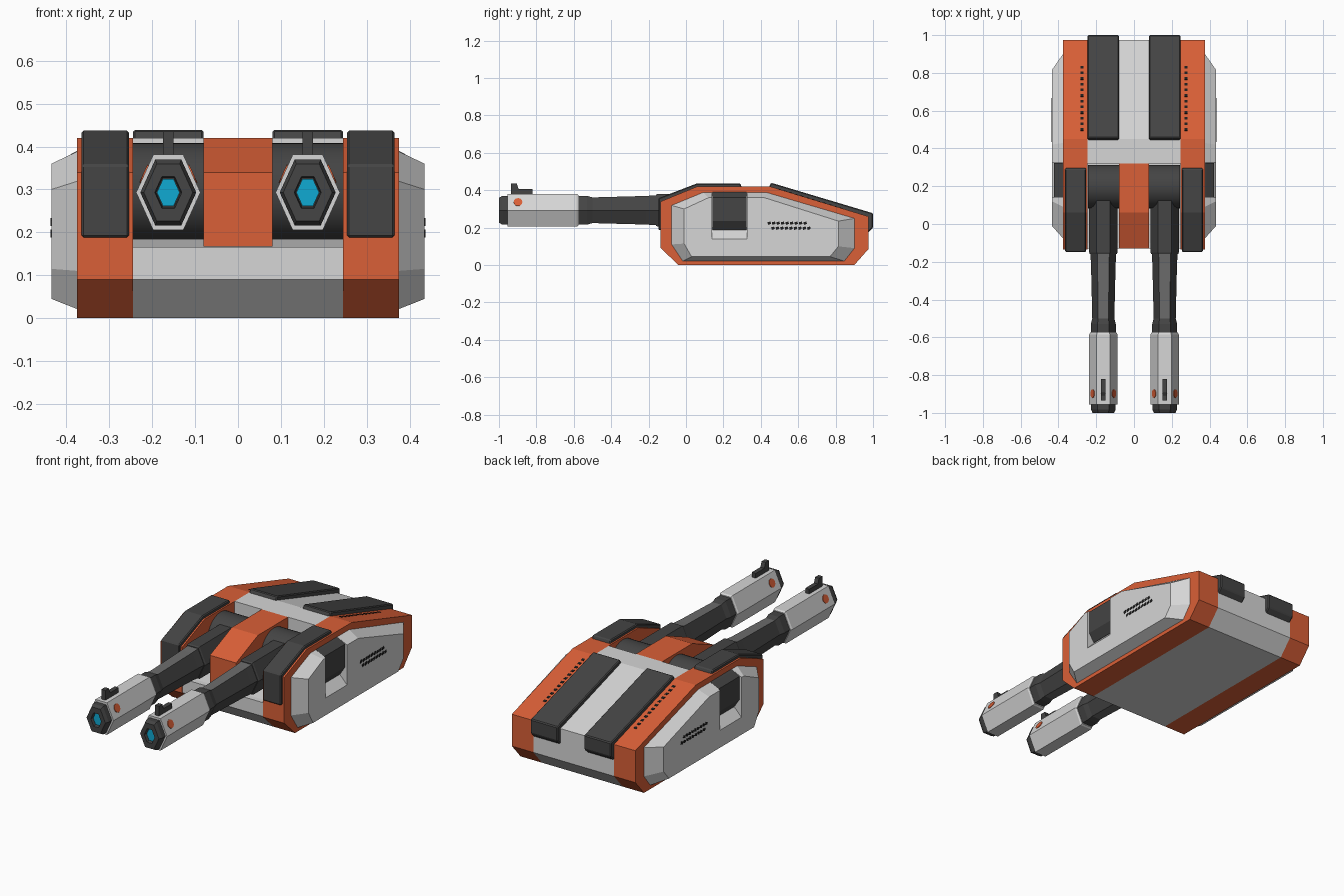
import bpy, bmesh, math
from mathutils import Matrix, Vector

if "Cube" in bpy.data.objects:
    bpy.data.objects.remove(bpy.data.objects["Cube"])


def material(name, rgb):
    m = bpy.data.materials.new(name)
    m.diffuse_color = (*rgb, 1)
    m.use_nodes = True
    m.node_tree.nodes["Principled BSDF"].inputs["Base Color"].default_value = m.diffuse_color
    return m


ORANGE = material("orange", (0.70, 0.115, 0.038))
LIGHT = material("light grey", (0.67, 0.67, 0.67))
DARK = material("dark grey", (0.058, 0.058, 0.058))
MID = material("mid grey", (0.15, 0.15, 0.15))
BLACK = material("black", (0.012, 0.012, 0.012))
CYAN = material("cyan", (0.005, 0.40, 0.65))


def finish(name, bm, *mats):
    bmesh.ops.recalc_face_normals(bm, faces=bm.faces)
    me = bpy.data.meshes.new(name)
    bm.to_mesh(me)
    bm.free()
    ob = bpy.data.objects.new(name, me)
    for m in mats:
        me.materials.append(m)
    bpy.context.collection.objects.link(ob)
    return ob


def loft(name, rings, *mats, rule=None):
    """Skin a list of equal-length point rings and cap both ends."""
    bm = bmesh.new()
    vs = [[bm.verts.new(p) for p in ring] for ring in rings]
    n = len(vs[0])
    for a, b in zip(vs, vs[1:]):
        for i in range(n):
            j = (i + 1) % n
            bm.faces.new((a[i], a[j], b[j], b[i]))
    bm.faces.new(vs[0])
    bm.faces.new(vs[-1])
    if rule:
        bmesh.ops.recalc_face_normals(bm, faces=bm.faces)
        bm.normal_update()
        for f in bm.faces:
            f.material_index = rule(f)
    return finish(name, bm, *mats)


def prism(name, prof, x0, x1, mat, prof2=None, bevel=0):
    """Extrude a (y, z) profile along x; prof2 is an optional end profile."""
    ob = loft(name, [[(x0, y, z) for y, z in prof],
                     [(x1, y, z) for y, z in prof2 or prof]], mat)
    if bevel:
        mod = ob.modifiers.new("bevel", 'BEVEL')
        mod.width, mod.segments = bevel, 1
    return ob


def disc(name, r, depth, seg, loc, axis, mat):
    bm = bmesh.new()
    rot = Vector((0, 0, 1)).rotation_difference(Vector(axis)).to_matrix().to_4x4()
    bmesh.ops.create_cone(bm, cap_ends=True, segments=seg, radius1=r, radius2=r,
                          depth=depth, matrix=Matrix.Translation(loc) @ rot)
    return finish(name, bm, mat)


def marks(name, boxes, mat):
    """Many thin plates in one object: (centre, size, tilt about x)."""
    bm = bmesh.new()
    for loc, size, tilt in boxes:
        bmesh.ops.create_cube(bm, size=1, matrix=Matrix.Translation(loc)
                              @ Matrix.Rotation(tilt, 4, 'X') @ Matrix.Diagonal((*size, 1)))
    return finish(name, bm, mat)


# Hull: grey core with a gun recess, and an orange rib between the guns
prism("hull_core", [(-0.04, 0), (0.90, 0), (0.975, 0.085), (0.975, 0.26), (0.45, 0.42),
                    (0.32, 0.42), (0.32, 0.185), (0.08, 0.185), (-0.10, 0.166),
                    (-0.13, 0.166), (-0.13, 0.09)], -0.245, 0.245, LIGHT)
prism("centre_rib", [(-0.13, 0.167), (-0.13, 0.34), (0.06, 0.42), (0.32, 0.42),
                     (0.32, 0.167)], -0.08, 0.08, ORANGE)

BAND = [(-0.04, 0), (0.90, 0), (0.975, 0.085), (0.975, 0.26), (0.45, 0.42), (0.06, 0.42),
        (-0.135, 0.34), (-0.135, 0.09)]
PLATE_IN = [(-0.02, 0.02), (0.85, 0.02), (0.905, 0.09), (0.905, 0.25), (0.43, 0.39),
            (0.09, 0.39), (-0.08, 0.32), (-0.08, 0.11)]
PLATE_OUT = [(0.03, 0.045), (0.77, 0.045), (0.815, 0.10), (0.815, 0.235), (0.42, 0.36),
             (0.12, 0.36), (-0.01, 0.30), (-0.01, 0.115)]
FRONT_SLAB = [(0.30, 0.41), (0.29, 0.437), (0.06, 0.437), (-0.148, 0.357), (-0.148, 0.188),
              (-0.12, 0.188), (-0.12, 0.33), (0.06, 0.41)]
REAR_SLAB = [(0.44, 0.41), (0.455, 0.44), (1.0, 0.277), (1.0, 0.20), (0.97, 0.17),
             (0.95, 0.17), (0.95, 0.25)]


def barrel_ring(x, y, s):
    return [(x + a * s, y, 0.293 + b * s) for a, b in
            ((0.075, 0), (0.035, 0.088), (-0.035, 0.088),
             (-0.075, 0), (-0.035, -0.088), (0.035, -0.088))]


for s, side in ((-1, "left"), (1, "right")):
    # Orange bands and armour slabs
    prism(f"{side}_band", BAND, s * 0.245, s * 0.375, ORANGE)
    prism(f"{side}_front_slab", FRONT_SLAB, s * 0.254, s * 0.365, DARK, bevel=0.005)
    prism(f"{side}_rear_slab", REAR_SLAB, s * 0.08, s * 0.245, DARK, bevel=0.005)

    # Side plate with a notch and its dark vent block
    plate = prism(f"{side}_side_plate", PLATE_IN, s * 0.372, s * 0.435, LIGHT, PLATE_OUT)
    notch = [(0.378, 0.20), (0.45, 0.125), (0.45, 0.45), (0.378, 0.45)]
    cutter = loft(f"{side}_notch_cutter", [[(s * x, y, z) for x, z in notch]
                                           for y in (0.14, 0.325)], LIGHT)
    cutter.hide_render = True
    cutter.hide_viewport = True
    mod = plate.modifiers.new("notch", 'BOOLEAN')
    mod.operation, mod.solver, mod.object = 'DIFFERENCE', 'EXACT', cutter
    vent = [(0.37, 0.392), (0.385, 0.385), (0.423, 0.362), (0.423, 0.235), (0.392, 0.188),
            (0.37, 0.188)]
    loft(f"{side}_vent", [[(s * x, y, z) for x, z in vent] for y in (0.141, 0.324)], DARK)

    # Plain tick marks on the side plate and the sloped top
    marks(f"{side}_side_ticks",
          [((s * 0.435, 0.445 + r * 0.02 + i * 0.024, 0.224 - r * 0.027),
            (0.004, 0.017, 0.014), 0.3)
           for r in range(2) for i in range(9)], BLACK)
    slope = math.atan2(-0.16, 0.525)
    marks(f"{side}_top_ticks",
          [((s * 0.275, 0.50 + i * 0.03, 0.42 - (0.05 + i * 0.03) * 0.3048),
            (0.016, 0.014, 0.004), slope) for i in range(12)], BLACK)

    # Gun: round trunnion, tapered hex barrel, sleeve, muzzle
    c = s * 0.1625
    pivot = disc(f"{side}_trunnion", 0.115, 0.164, 40, (c, 0.198, 0.293), (1, 0, 0), DARK)
    for f in pivot.data.polygons:
        f.use_smooth = len(f.vertices) == 4
    loft(f"{side}_gun_base", [barrel_ring(c, y, k) for y, k in
                              ((0.19, 1.0), (-0.15, 1.0), (-0.16, 0.95))], DARK)
    # slanted barrel sides carry dark panels, flats stay mid grey
    loft(f"{side}_barrel", [barrel_ring(c, y, k) for y, k in
                            ((-0.15, 0.92), (-0.21, 0.87), (-0.50, 0.78), (-0.53, 0.88),
                             (-0.58, 0.88))], MID, DARK,
         rule=lambda f: int(abs(f.normal.x) > 0.5 or f.calc_center_median().y < -0.51))
    loft(f"{side}_sleeve", [barrel_ring(c, y, k) for y, k in
                            ((-0.575, 0.93), (-0.585, 1.0), (-0.955, 1.0))], LIGHT)
    loft(f"{side}_muzzle", [barrel_ring(c, y, k) for y, k in
                            ((-0.95, 0.87), (-0.982, 0.87), (-1.0, 0.76), (-1.0, 0.42),
                             (-0.98, 0.38))], DARK)
    loft(f"{side}_bore_glow", [barrel_ring(c, y, 0.355) for y in (-0.979, -0.986)], CYAN)

    # Gun sight and orange dots
    prism(f"{side}_sight", [(-0.935, 0.375), (-0.935, 0.435), (-0.905, 0.435), (-0.895, 0.407),
                            (-0.82, 0.407), (-0.82, 0.375)], c - 0.012, c + 0.012, DARK)
    for t in (-1, 1):
        disc(f"{side}_dot", 0.023, 0.006, 12, (c + t * 0.0555, -0.898, 0.336),
             (t * 0.91, 0, 0.414), ORANGE)
